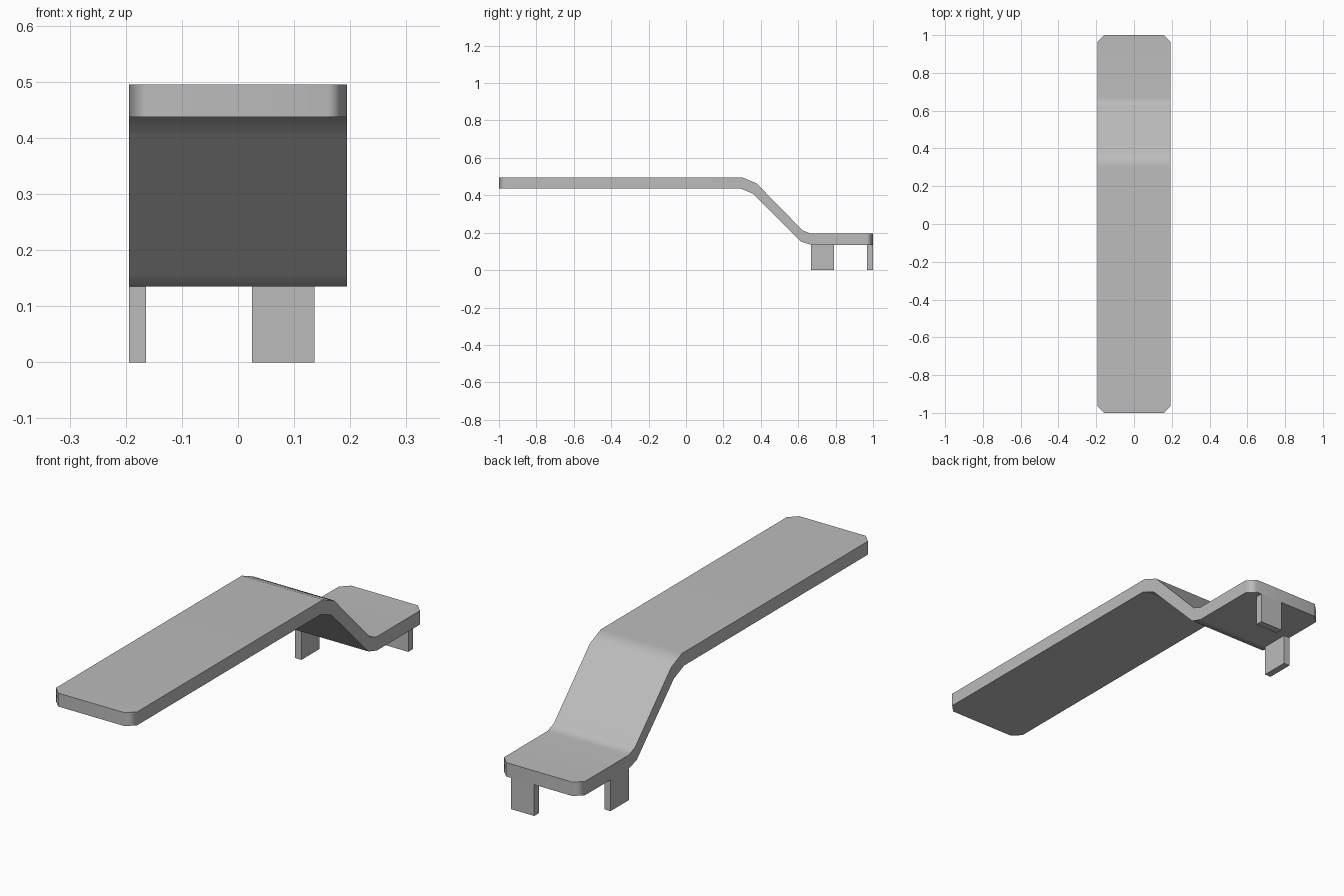
import bpy
import bmesh

if "Cube" in bpy.data.objects:
    bpy.data.objects.remove(bpy.data.objects["Cube"], do_unlink=True)

HALF_WIDTH = 0.194
CORNER = 0.035

# Single grey colour
grey = bpy.data.materials.new("plain grey")
grey.use_nodes = True
colour = (0.5, 0.5, 0.5, 1.0)
grey.diffuse_color = colour
grey.node_tree.nodes["Principled BSDF"].inputs["Base Color"].default_value = colour


def make_object(name, bm):
    bmesh.ops.recalc_face_normals(bm, faces=bm.faces)
    mesh = bpy.data.meshes.new(name)
    bm.to_mesh(mesh)
    bm.free()
    mesh.materials.append(grey)
    obj = bpy.data.objects.new(name, mesh)
    bpy.context.collection.objects.link(obj)
    return obj


def make_box(name, low, high):
    bm = bmesh.new()
    bmesh.ops.create_cube(bm, size=1)
    for v in bm.verts:
        v.co = [lo if c < 0 else hi for c, lo, hi in zip(v.co, low, high)]
    return make_object(name, bm)


# Bent strip: side profile (y, z) extruded across the width
top = [(-1, 0.495), (0.303, 0.495), (0.378, 0.463), (0.624, 0.212), (0.667, 0.195), (1, 0.195)]
bottom = [(1, 0.135), (0.67, 0.135), (0.613, 0.153), (0.36, 0.407), (0.29, 0.437), (-1, 0.437)]
bm = bmesh.new()
side = bm.faces.new([bm.verts.new((-HALF_WIDTH, y, z)) for y, z in top + bottom])
extruded = bmesh.ops.extrude_face_region(bm, geom=[side])["geom"]
moved = [g for g in extruded if isinstance(g, bmesh.types.BMVert)]
bmesh.ops.translate(bm, verts=moved, vec=(2 * HALF_WIDTH, 0, 0))
bmesh.ops.recalc_face_normals(bm, faces=bm.faces)

# Clipped corners at both ends
corners = [e for e in bm.edges
           if all(abs(v.co.y) > 0.99 for v in e.verts)
           and abs(e.verts[0].co.z - e.verts[1].co.z) > 0.01]
bmesh.ops.bevel(bm, geom=corners, offset=CORNER, segments=1, affect='EDGES')
strip = make_object("bent_strip", bm)

# Smooth the bends and corners, keeping the rims sharp
bpy.ops.object.select_all(action='DESELECT')
strip.select_set(True)
bpy.context.view_layer.objects.active = strip
bpy.ops.object.shade_smooth_by_angle(angle=0.87)
weighted = strip.modifiers.new("weighted normals", 'WEIGHTED_NORMAL')
weighted.keep_sharp = True

# Tabs under the low end
make_box("side_tab", (-HALF_WIDTH, 0.667, 0), (-0.164, 0.792, 0.135))
make_box("end_tab", (0.025, 0.968, 0), (0.136, 1, 0.135))
